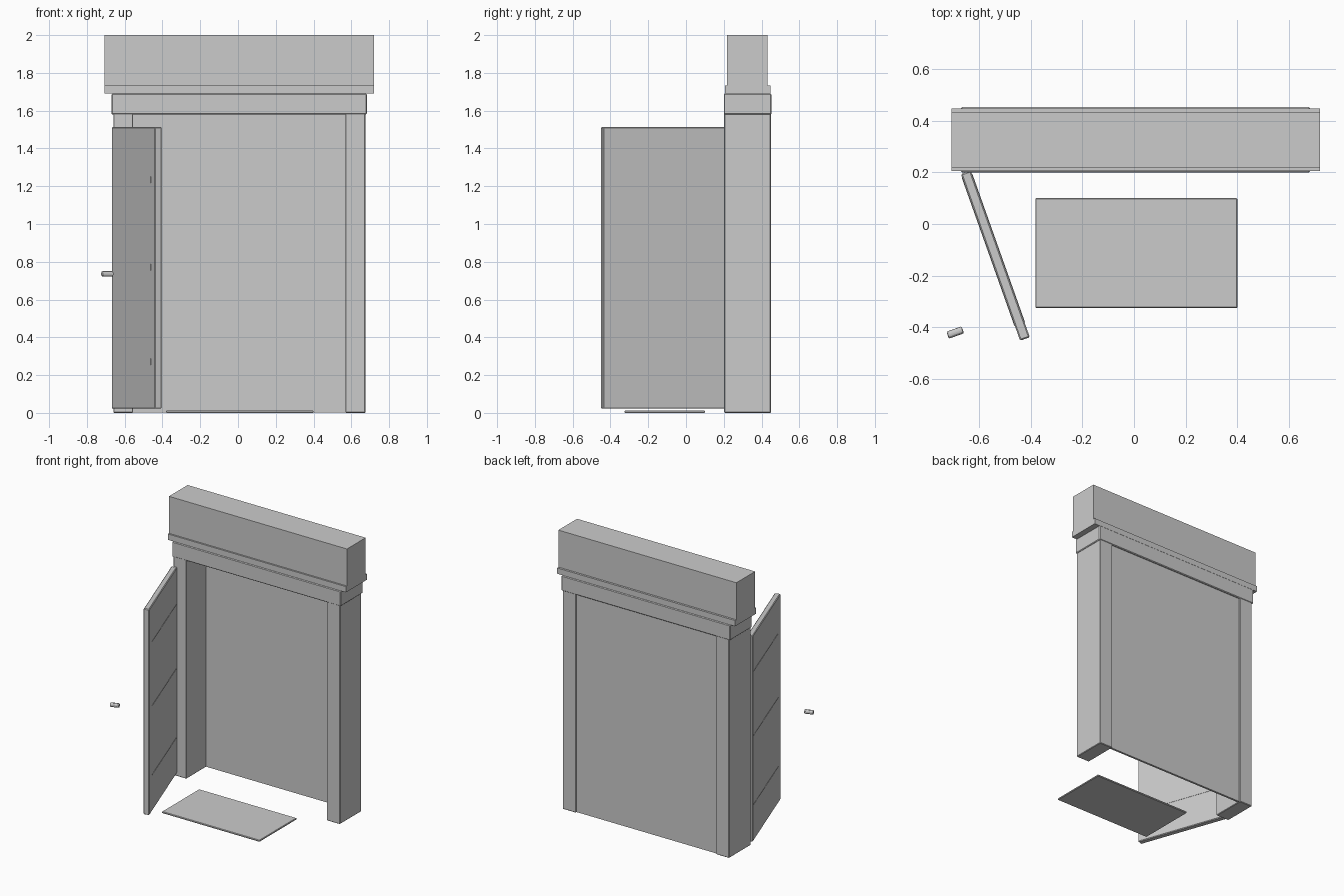
import bpy
from math import atan2
from mathutils import Matrix, Vector

if "Cube" in bpy.data.objects:
    bpy.data.objects.remove(bpy.data.objects["Cube"])


def box(name, lo, hi, bevel=0.0, matrix=None):
    """Axis-aligned box between two corners, optionally bevelled and placed by a matrix."""
    lo, hi = Vector(lo), Vector(hi)
    bpy.ops.mesh.primitive_cube_add(size=1)
    ob = bpy.context.object
    ob.name = name
    ob.data.transform(Matrix.Translation((lo + hi) / 2) @ Matrix.Diagonal((*(hi - lo), 1)))
    if matrix:
        ob.matrix_world = matrix
    if bevel:
        add_bevel(ob, bevel)
    return ob


def add_bevel(ob, width, segments=1):
    mod = ob.modifiers.new("bevel", 'BEVEL')
    mod.width = width
    mod.segments = segments


# Door frame and recessed back panel
for side, x0, x1 in (("left", -0.66, -0.555), ("right", 0.568, 0.675)):
    box(side + "_post", (x0, 0.202, 0), (x1, 0.45, 1.59), 0.004)
box("lintel", (-0.67, 0.2, 1.58), (0.682, 0.453, 1.69), 0.005)
box("back_panel", (-0.558, 0.427, 0.003), (0.571, 0.442, 1.585))

# Header box above the frame, with its lower ledge
box("header_ledge", (-0.706, 0.206, 1.69), (0.72, 0.447, 1.732))
box("header_box", (-0.706, 0.218, 1.73), (0.72, 0.432, 2.0))

# Open door, built along local x from the hinge edge to the free edge
start, end = Vector((-0.651, 0.2)), Vector((-0.422, -0.445))
run = end - start
length = run.length
swing = Matrix.Translation((start.x, start.y, 0)) @ Matrix.Rotation(atan2(run.y, run.x), 4, 'Z')
box("door", (0, -0.02, 0.022), (length, 0.02, 1.513), 0.005, swing)

# Flat straps across both faces of the door
for i, z in enumerate((0.27, 0.77, 1.235)):
    box(f"door_strap_{i + 1}", (0.015, -0.022, z - 0.017), (length - 0.06, 0.022, z + 0.017), 0, swing)

# Handle standing away from the door's outer face
bpy.ops.mesh.primitive_cylinder_add(vertices=12, radius=0.015, depth=0.062,
                                    location=(-0.692, -0.42, 0.736))
handle = bpy.context.object
handle.name = "door_handle"
axis = Vector((-run.y, run.x, 0)).normalized()
handle.rotation_euler = axis.to_track_quat('Z', 'Y').to_euler()
add_bevel(handle, 0.005, 2)

# Door mat
box("door_mat", (-0.382, -0.325, 0), (0.4, 0.1, 0.012), 0.003)
